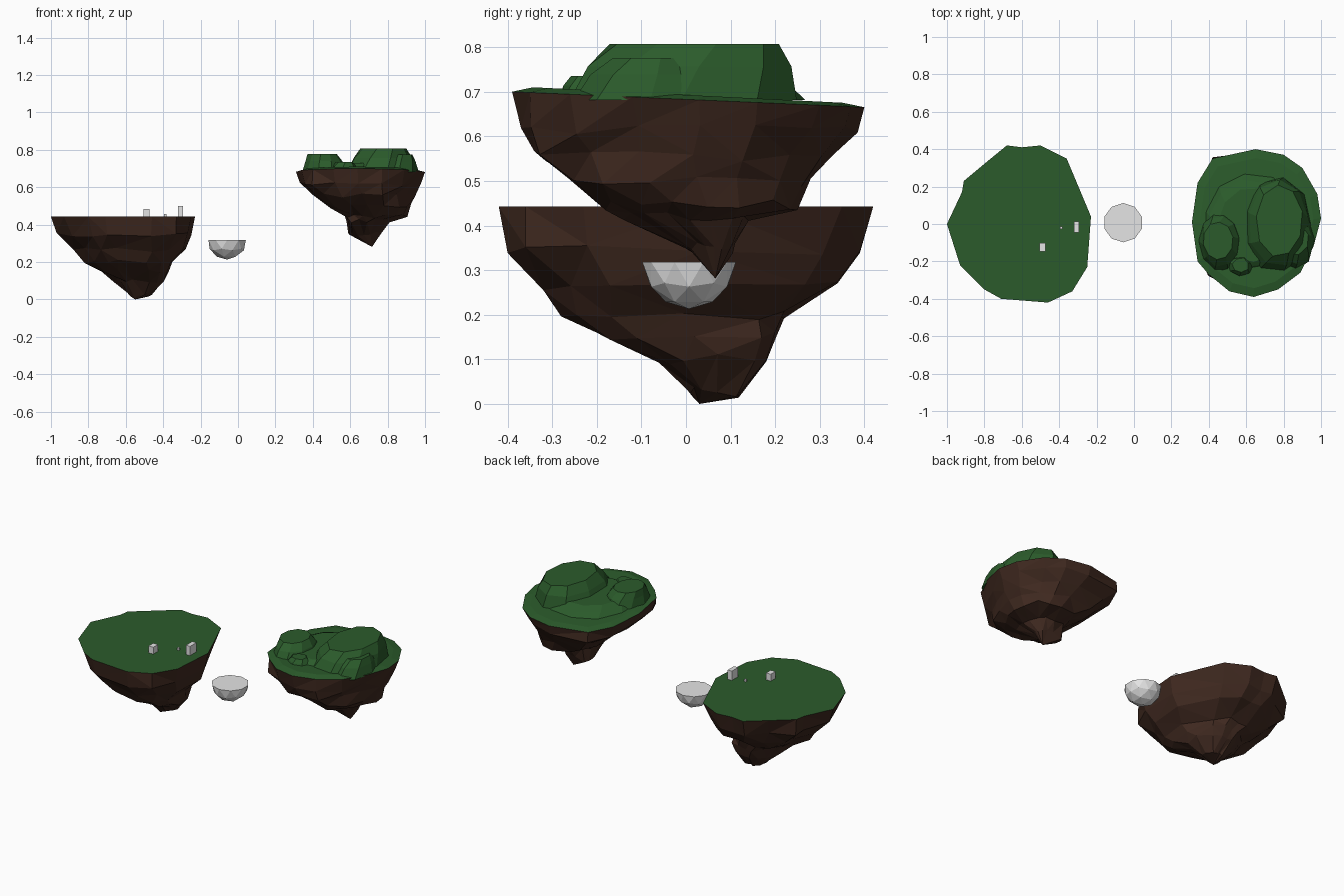
import bpy, bmesh, math, random
from mathutils import Vector

random.seed(4)
cube = bpy.data.objects.get("Cube")
if cube:
    bpy.data.objects.remove(cube, do_unlink=True)


def make_material(name, color):
    mat = bpy.data.materials.new(name)
    mat.use_nodes = True
    mat.diffuse_color = (*color, 1)
    bsdf = mat.node_tree.nodes["Principled BSDF"]
    bsdf.inputs["Base Color"].default_value = (*color, 1)
    bsdf.inputs["Roughness"].default_value = 0.9
    return mat


soil = make_material("dark soil brown", (0.05, 0.022, 0.014))
grass = make_material("grass green", (0.024, 0.105, 0.024))
stone = make_material("pale stone grey", (0.78, 0.78, 0.78))


def finish(name, bm, *materials):
    bmesh.ops.recalc_face_normals(bm, faces=bm.faces)
    mesh = bpy.data.meshes.new(name)
    bm.to_mesh(mesh)
    bm.free()
    for mat in materials:
        mesh.materials.append(mat)
    obj = bpy.data.objects.new(name, mesh)
    bpy.context.collection.objects.link(obj)
    return obj


def bridge(bm, upper, lower):
    n = len(upper)
    faces = []
    for i in range(n):
        j = (i + 1) % n
        faces.append(bm.faces.new((upper[i], upper[j], lower[j], lower[i])))
    return faces


def fit_ring(bm, outline, level, wobble):
    """Stretch the outline into the x and y range of one level."""
    z, x0, x1, y0, y1 = level
    xs, ys = zip(*outline)
    ring = []
    for x, y in outline:
        u = 2 * (x - min(xs)) / (max(xs) - min(xs)) - 1
        v = 2 * (y - min(ys)) / (max(ys) - min(ys)) - 1
        # Keep the outermost corners in place and vary the others
        k = 1 + (random.uniform(-wobble, wobble) if max(abs(u), abs(v)) < .9 else 0)
        ring.append(bm.verts.new((
            (x0 + x1) / 2 + u * k * (x1 - x0) / 2,
            (y0 + y1) / 2 + v * k * (y1 - y0) / 2,
            z + random.uniform(-wobble, wobble) * 0.15)))
    return ring


def island(name, outline, rim_height, levels, tip, dome):
    """Faceted rock hanging below a grassy top."""
    bm = bmesh.new()
    rim = [bm.verts.new((x, y, rim_height(y))) for x, y in outline]
    cx = sum(x for x, y in outline) / len(outline)
    # Grass top, slightly domed when asked for
    if dome:
        inner = [bm.verts.new((cx + (x - cx) * 0.88, y * 0.88, rim_height(y) + dome))
                 for x, y in outline]
        top = bridge(bm, inner, rim) + [bm.faces.new(inner)]
    else:
        top = [bm.faces.new(rim)]
    for face in top:
        face.material_index = 1
    # Soil rings down to the tip
    previous = rim
    for level in levels:
        ring = fit_ring(bm, outline, level, 0.08)
        bridge(bm, previous, ring)
        previous = ring
    end = bm.verts.new(tip)
    for i in range(len(previous)):
        bm.faces.new((previous[i - 1], previous[i], end))
    bmesh.ops.triangulate(bm, faces=[f for f in bm.faces if f.material_index == 0])
    return finish(name, bm, soil, grass)


# Low island with a flat meadow
low_outline = [(-.68, .42), (-.6, .41), (-.5, .42), (-.36, .35), (-.23, .04),
               (-.25, -.23), (-.33, -.36), (-.46, -.42), (-.71, -.4), (-.8, -.35),
               (-.93, -.22), (-1, 0), (-.92, .17), (-.91, .23), (-.79, .33)]
low_levels = [(.345, -.97, -.25, -.4, .39), (.265, -.88, -.28, -.32, .34),
              (.2, -.82, -.35, -.28, .22), (.155, -.73, -.37, -.2, .2),
              (.1, -.67, -.39, -.06, .18), (.025, -.59, -.46, .01, .118)]
island("low_island", low_outline, lambda y: .443, low_levels, (-.55, .03, 0), 0)

# High island, its rim tilting down towards the back
high_outline = [(.65, .4), (.42, .35), (.34, .22), (.31, .01), (.34, -.2),
                (.4, -.27), (.51, -.36), (.64, -.39), (.77, -.35), (.89, -.26),
                (.96, -.12), (1, .03), (.98, .16), (.9, .3), (.8, .37)]
high_levels = [(.615, .33, .98, -.37, .385), (.555, .4, .95, -.34, .33),
               (.5, .475, .925, -.265, .28), (.446, .57, .905, -.18, .25),
               (.42, .58, .81, -.14, .14), (.35, .59, .765, .01, .11)]


def high_rim(y):
    return .683 - .044 * y


island("high_island", high_outline, high_rim, high_levels, (.717, .066, .281), .01)


def hill(name, center, base, top, height, sides=9, lean=(0, 0)):
    """Flat-topped mound with sloping facets."""
    bm = bmesh.new()
    rings = []
    foot = .682
    for t, z in ((0, foot), (.45, foot + (height - foot) * .6), (1, height)):
        ring = []
        for i in range(sides):
            a = math.tau * (i + .35 * t) / sides
            k = random.uniform(.95, 1.03)
            rx = base[0] + (top[0] - base[0]) * t
            ry = base[1] + (top[1] - base[1]) * t
            ring.append(bm.verts.new((center[0] + lean[0] * t + rx * k * math.cos(a),
                                      center[1] + lean[1] * t + ry * k * math.sin(a), z)))
        rings.append(ring)
    bridge(bm, rings[2], rings[1])
    bridge(bm, rings[1], rings[0])
    bm.faces.new(rings[2])
    bm.faces.new(rings[0])
    return finish(name, bm, grass)


# Grassy mounds on the high island
hill("middle_mound", (.63, .0), (.27, .27), (.19, .2), .73, 11)
hill("large_hill", (.765, -.01), (.19, .265), (.125, .195), .807, lean=(.013, .03))
hill("right_hill", (.86, -.08), (.105, .17), (.075, .085), .776, 8)
hill("left_hill", (.465, -.09), (.12, .17), (.08, .1), .777, 10, (-.015, 0))
hill("front_hill", (.57, -.22), (.08, .07), (.045, .04), .735, 7)

# Floating stone: lower half of a faceted ball
bm = bmesh.new()
bmesh.ops.create_icosphere(bm, subdivisions=2, radius=.105)
bmesh.ops.bisect_plane(bm, geom=bm.verts[:] + bm.edges[:] + bm.faces[:],
                       plane_co=(0, 0, 0), plane_no=(0, 0, 1), clear_outer=True)
bmesh.ops.holes_fill(bm, edges=[e for e in bm.edges if e.is_boundary])
bmesh.ops.translate(bm, verts=bm.verts, vec=(-.058, .007, .318))
finish("floating_stone", bm, stone)


# Small stone blocks on the meadow
def block(name, center, size):
    bm = bmesh.new()
    bmesh.ops.create_cube(bm, size=1)
    bmesh.ops.scale(bm, vec=size, verts=bm.verts)
    bmesh.ops.translate(bm, vec=Vector(center) + Vector((0, 0, size[2] / 2)), verts=bm.verts)
    return finish(name, bm, stone)


block("front_block", (-.488, -.125, .44), (.032, .045, .045))
block("right_block", (-.307, -.016, .44), (.028, .06, .06))
block("pebble", (-.39, -.02, .44), (.013, .013, .016))
